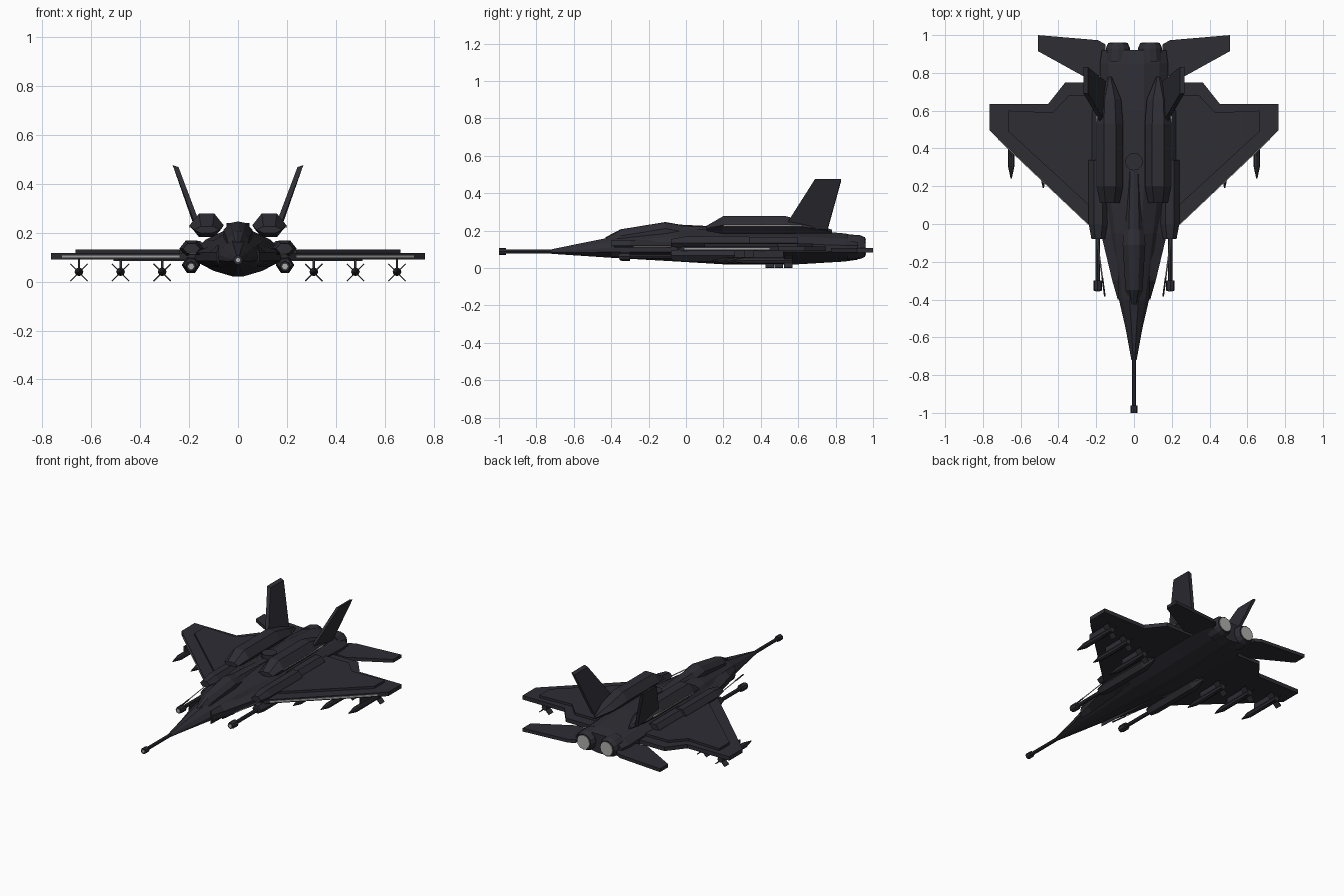
import bpy, bmesh, math
from mathutils import Vector, Matrix

cube = bpy.data.objects.get("Cube")
if cube:
    bpy.data.objects.remove(cube, do_unlink=True)


def material(name, rgb):
    m = bpy.data.materials.new(name)
    m.use_nodes = True
    m.diffuse_color = (*rgb, 1)
    m.node_tree.nodes["Principled BSDF"].inputs["Base Color"].default_value = (*rgb, 1)
    return m


DARK = material("dark blue grey", (0.026, 0.026, 0.034))
LIGHT = material("light grey", (0.42, 0.42, 0.41))


def finish(name, bm, mat=DARK, mirror=True):
    """Turn a bmesh into an object, mirrored across the centre plane if asked."""
    bmesh.ops.recalc_face_normals(bm, faces=bm.faces)
    mesh = bpy.data.meshes.new(name)
    bm.to_mesh(mesh)
    bm.free()
    mesh.materials.append(mat)
    ob = bpy.data.objects.new(name, mesh)
    bpy.context.collection.objects.link(ob)
    if mirror:
        mod = ob.modifiers.new("Mirror", 'MIRROR')
        mod.use_mirror_merge = False
    return ob


def loft(name, rings, mat=DARK, mirror=True):
    """Skin a row of closed cross-sections and cap both ends."""
    bm = bmesh.new()
    loops = [[bm.verts.new(p) for p in ring] for ring in rings]
    for a, b in zip(loops, loops[1:]):
        for i in range(len(a)):
            j = (i + 1) % len(a)
            bm.faces.new((a[i], a[j], b[j], b[i]))
    bm.faces.new(loops[0])
    bm.faces.new(loops[-1])
    return finish(name, bm, mat, mirror)


def slab(name, outline, z0, z1, mat=DARK, mirror=True):
    return loft(name, [[(x, y, z) for x, y in outline] for z in (z0, z1)], mat, mirror)


def box(name, x0, x1, y0, y1, z0, z1, mat=DARK):
    return slab(name, [(x0, y0), (x1, y0), (x1, y1), (x0, y1)], z0, z1, mat)


def ring(x, z, y, rx, rz=None, n=8):
    rz = rz or rx
    return [(x + rx * math.cos(2 * math.pi * i / n), y,
             z + rz * math.sin(2 * math.pi * i / n)) for i in range(n)]


def tube(name, x, z, stations, mat=DARK, mirror=True, n=8):
    """Body of revolution along y from (y, radius) stations."""
    return loft(name, [ring(x, z, y, r, n=n) for y, r in stations], mat, mirror)


def hull(y, w, top, mid, low):
    """Faceted symmetric fuselage section."""
    h, d = top - mid, mid - low
    half = [(.3, h), (.75, .6 * h), (1, .15 * h), (1, -.3 * d), (.55, -.75 * d), (.1, -d)]
    right = [(w * k, y, mid + dz) for k, dz in half]
    return right + [(-x, yy, z) for x, yy, z in reversed(right)]


# Fuselage
loft("fuselage", [hull(*s) for s in (
    (-.72, .014, .1, .088, .076), (-.55, .045, .135, .09, .065),
    (-.4, .08, .165, .1, .055), (-.05, .135, .205, .11, .035),
    (.2, .175, .21, .115, .02), (.6, .18, .205, .115, .02),
    (.85, .18, .185, .11, .035), (.92, .17, .17, .11, .045))], mirror=False)

# Canopy and spine
loft("canopy", [[(-w, y, .12), (-w, y, z - .035), (-w * .5, y, z - .006), (0, y, z),
                 (w * .5, y, z - .006), (w, y, z - .035), (w, y, .12)]
                for y, w, z in ((-.43, .02, .165), (-.35, .045, .207), (-.11, .06, .246),
                                (-.03, .055, .232), (.3, .04, .216))], mirror=False)
bm = bmesh.new()
bmesh.ops.create_cone(bm, cap_ends=True, segments=12, radius1=.047, radius2=.047, depth=.035,
                      matrix=Matrix.Translation((0, .33, .223)))
finish("dorsal_hatch", bm, mirror=False)

# Nose probe
tube("nose_probe", 0, .088, ((-.97, .011), (-.7, .011)), mirror=False)
tube("probe_tip", 0, .088, ((-1, .019), (-.962, .019)), mirror=False)
tube("probe_cap", 0, .088, ((-1.001, .009), (-.99, .009)), LIGHT, mirror=False)

# Intake strakes beside the nose
loft("intake_strake", [[(xi, y, .06), (xo, y, .085), (xo, y, .12), (xi, y, .15)]
                       for y, xi, xo in ((-.4, .078, .086), (-.3, .08, .115),
                                         (-.05, .1, .175), (.1, .12, .19))])

# Wings with raised panels and pale leading edges
slab("wing", [(.1, -.06), (.2, -.04), (.765, .495), (.765, .635), (.455, .635),
              (.365, .748), (.1, .748)], .09, .116)
slab("wing_panel", [(.15, .1), (.24, .1), (.665, .49), (.665, .6), (.43, .59),
                    (.345, .68), (.15, .68)], .116, .131)
slab("leading_edge_strip", [(.24, -.007), (.72, .447), (.72, .46), (.24, .006)],
     .098, .107, LIGHT)

# Tailplanes
slab("tailplane", [(.15, .8), (.19, .78), (.255, .775), (.508, .915), (.508, 1), (.19, .973),
                   (.15, .95)], .084, .106)

# Slanted tail fins
fin = [(.16, .53, .22), (.255, .69, .472), (.255, .83, .472), (.16, .755, .2)]
loft("tail_fin", [[(x + dx, y, z + dx * .35) for x, y, z in fin] for dx in (-.012, .012)])


# Chamfered nacelles above the fuselage and on its shoulders
def hexagon(x, y, z, w, h):
    return [(x - w, y, z), (x - w * .45, y, z + h), (x + w * .45, y, z + h),
            (x + w, y, z), (x + w * .45, y, z - h), (x - w * .45, y, z - h)]


loft("upper_nacelle", [hexagon(.128, y, z, w, h) for y, z, w, h in (
    (.11, .212, .052, .014), (.2, .23, .07, .048), (.53, .23, .07, .048),
    (.66, .215, .06, .03), (.78, .195, .01, .01))])
box("nacelle_strip", .19, .2, .2, .62, .222, .229, LIGHT)
loft("shoulder_fairing", [hexagon(.19, y, .135, w, h) for y, w, h in (
    (-.08, .035, .02), (0, .05, .034), (.34, .05, .034))])
loft("rear_fairing", [hexagon(.175, y, .135, .048, .03) for y in (.3, .6)])

# Cannons under the shoulders
loft("cannon_housing", [hexagon(.192, y, .068, w, h) for y, w, h in (
    (-.08, .03, .025), (-.02, .038, .032), (.34, .038, .032), (.42, .01, .01))])
tube("cannon_barrel", .192, .062, ((-.32, .012), (-.05, .012)))
tube("cannon_muzzle", .192, .062, ((-.355, .02), (-.345, .023), (-.3, .023)))
tube("cannon_bore", .192, .062, ((-.357, .012), (-.35, .012)), LIGHT)

# Thin forward sensor rods
loft("sensor_rod", [ring(x, .113, y, .004, n=4) for x, y in ((.155, -.38), (.195, -.08))], LIGHT)
loft("sensor_rod_sleeve", [ring(x, .113, y, .0045, n=6)
                           for x, y in ((.154, -.385), (.168, -.28))])

# Missiles under the wings, staggered along the sweep
for i, label in enumerate(("inner", "middle", "outer")):
    x, y = .31 + .17 * i, .14 + .05 * i
    tube(label + "_missile", x, .04, ((y, .003), (y + .07, .018), (y + .33, .018)))
    box(label + "_pylon", x - .005, x + .005, y + .12, y + .28, .05, .095)
    for k in (0, 1):
        bm = bmesh.new()
        bmesh.ops.create_cube(bm, size=1)
        bmesh.ops.scale(bm, vec=(.1, .045, .005), verts=bm.verts)
        bmesh.ops.rotate(bm, matrix=Matrix.Rotation(math.radians(45 + 90 * k), 3, 'Y'),
                         verts=bm.verts)
        bmesh.ops.translate(bm, vec=Vector((x, y + .307, .0373)), verts=bm.verts)
        finish(label + "_missile_fins_" + "ab"[k], bm)

# Exhaust nozzles with pale glow discs
tube("nozzle", .085, .112, ((.86, .068), (.93, .064), (.958, .052)), n=12)
tube("exhaust_disc", .085, .112, ((.95, .045), (.962, .045)), LIGHT, n=12)
